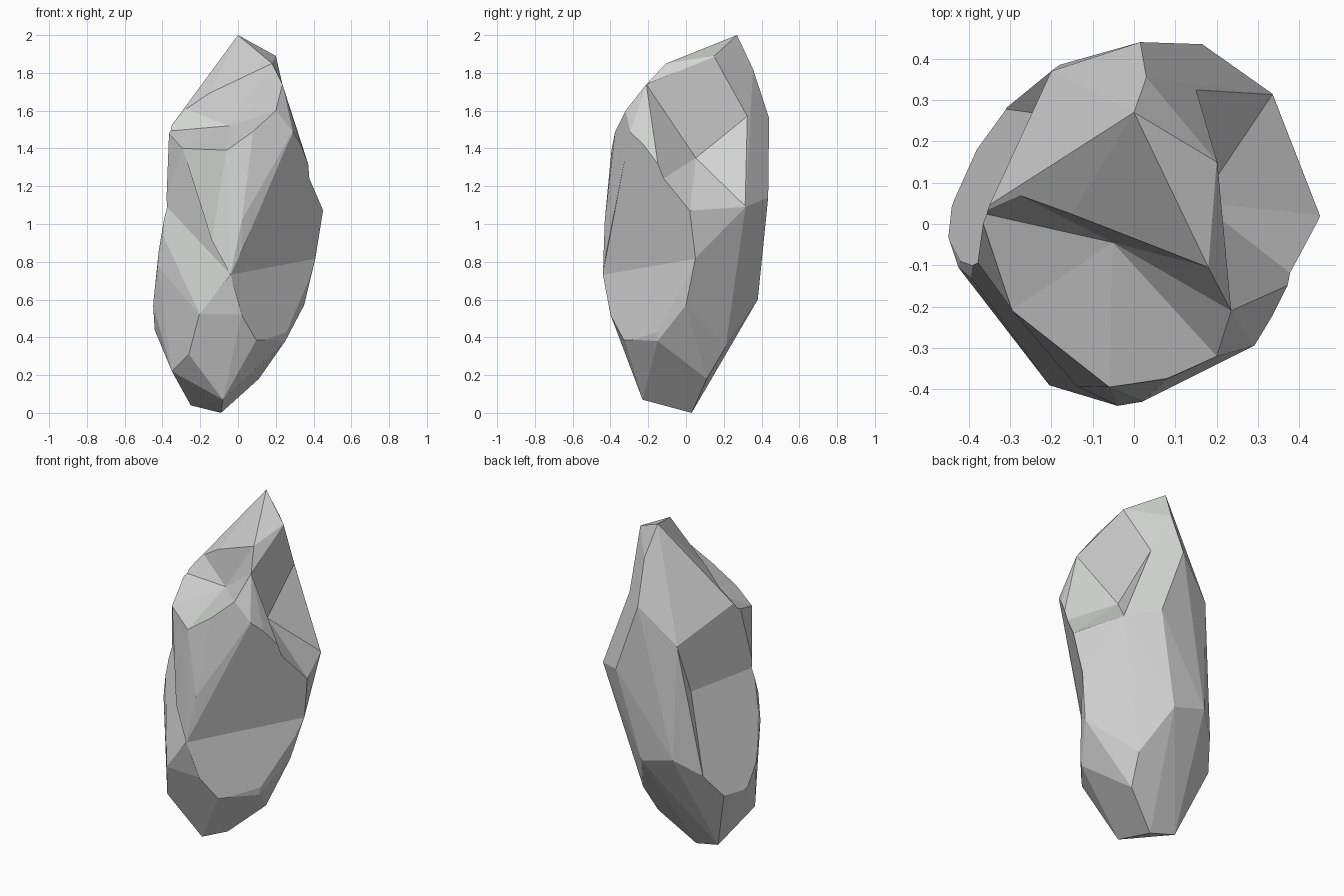
import bpy, bmesh, math, random
from mathutils import Vector as V

if "Cube" in bpy.data.objects:
    bpy.data.objects.remove(bpy.data.objects["Cube"])

random.seed(3)
stone = bpy.data.materials.new("stone_grey")
stone.diffuse_color = (0.65, 0.66, 0.65, 1)
stone.use_nodes = True
stone.node_tree.nodes["Principled BSDF"].inputs["Base Color"].default_value = stone.diffuse_color


def hull(name, points):
    """Faceted convex block wrapped around the given corner points."""
    bm = bmesh.new()
    for p in points:
        bm.verts.new(p)
    bmesh.ops.convex_hull(bm, input=bm.verts[:])
    bmesh.ops.delete(bm, geom=[v for v in bm.verts if not v.link_faces], context='VERTS')
    bmesh.ops.recalc_face_normals(bm, faces=bm.faces[:])
    mesh = bpy.data.meshes.new(name)
    bm.to_mesh(mesh)
    bm.free()
    mesh.materials.append(stone)
    ob = bpy.data.objects.new(name, mesh)
    bpy.context.collection.objects.link(ob)
    return ob


def chip(target, apex, rim, reach=2.0):
    """Break a chip out of the rock: a faceted cone from apex out through rim."""
    def rough(p):  # tiny offset keeps cutter edges off the rock's own edges
        return V(p) + V([random.uniform(-0.002, 0.002) for _ in range(3)])
    apex = rough(apex)
    cutter = hull("chip_cutter", [apex] + [apex + (rough(p) - apex) * reach for p in rim])
    cutter.hide_render = True
    mod = target.modifiers.new("chip", 'BOOLEAN')
    mod.operation = 'DIFFERENCE'
    mod.solver = 'MANIFOLD'
    mod.object = cutter
    bpy.context.view_layer.objects.active = target
    bpy.ops.object.modifier_apply(modifier=mod.name)
    bpy.data.objects.remove(cutter)


# corners shared by the block and the chips
ridge_right, ridge_front = (0.2, 0.15, 1.89), (0.18, -0.105, 1.85)
crest_side, brow_left = (0.235, -0.21, 1.74), (-0.295, -0.21, 1.40)
front_rim = [crest_side, (0.2, -0.32, 1.6), (0.08, -0.375, 1.49),
             (-0.06, -0.395, 1.39), brow_left, (-0.375, 0.03, 1.49)]
brow_right = (0.29, -0.295, 1.49)
back_left_top, back_left_low = (-0.2, 0.37, 1.35), (-0.31, 0.28, 0.56)
right_rim, right_tip, right_back = (0.40, -0.135, 1.23), (0.45, 0.02, 1.07), (0.335, 0.315, 1.09)
waist_left, waist_front, waist_right = (-0.375, -0.09, 1.09), (-0.04, -0.44, 0.73), (0.41, 0.05, 0.82)
foot_front, foot_mid, foot_left = (0.1, -0.33, 0.39), (0.02, -0.40, 0.52), (-0.205, -0.39, 0.52)

# crown
crown = [(0, 0.27, 2.0), ridge_right, ridge_front, *front_rim, back_left_top,
         (0.03, 0.355, 1.82), (0.015, 0.44, 1.56), brow_right]
# middle
middle = [(0.36, -0.23, 1.33), right_rim, right_tip, waist_right, right_back,
          (0.165, 0.435, 1.14), (0.02, -0.43, 1.02), waist_front, waist_left,
          (-0.425, -0.105, 0.78)]
# base
base = [(-0.45, -0.03, 0.57), (-0.45, 0.06, 0.46), (-0.39, 0.19, 0.45), back_left_low,
        (-0.18, 0.385, 0.66), (0.03, 0.38, 0.6), (0.14, 0.21, 0.35), (0.35, 0, 0.57),
        (0.25, -0.15, 0.38), foot_front, foot_mid, foot_left,
        (-0.26, -0.305, 0.31), (-0.35, -0.16, 0.22), (-0.25, 0.05, 0.04),
        (-0.08, -0.23, 0.07), (-0.09, 0.03, 0), (0.11, 0.11, 0.18)]

rock = hull("rock", crown + middle + base)

# notch under the peak
chip(rock, (-0.05, -0.045, 1.52), [(-0.2, 0.03, 1.58), ridge_front, *front_rim])
# hollow in the left side
chip(rock, (-0.22, 0.265, 1.04), [back_left_top, waist_left, back_left_low], 5)
# deep scoop on the upper right side
chip(rock, (0.16, 0.05, 1.35),
     [crest_side, right_rim, right_tip, right_back, (0.15, 0.315, 1.56), ridge_right], 3)
# shallow creases across the front, right and left of the waist
chip(rock, waist_front, [brow_right, waist_right, foot_front, foot_mid, (0.6, -0.8, 0.85)], 3)
chip(rock, waist_front, [brow_left, waist_left, foot_left, (-0.59, -0.54, 1.03)], 3)

# merge nearly flat neighbours into single facets
bm = bmesh.new()
bm.from_mesh(rock.data)
bmesh.ops.remove_doubles(bm, verts=bm.verts[:], dist=0.003)
bmesh.ops.dissolve_limit(bm, angle_limit=math.radians(5), verts=bm.verts[:], edges=bm.edges[:])
bm.to_mesh(rock.data)
bm.free()
for face in rock.data.polygons:
    face.use_smooth = False
